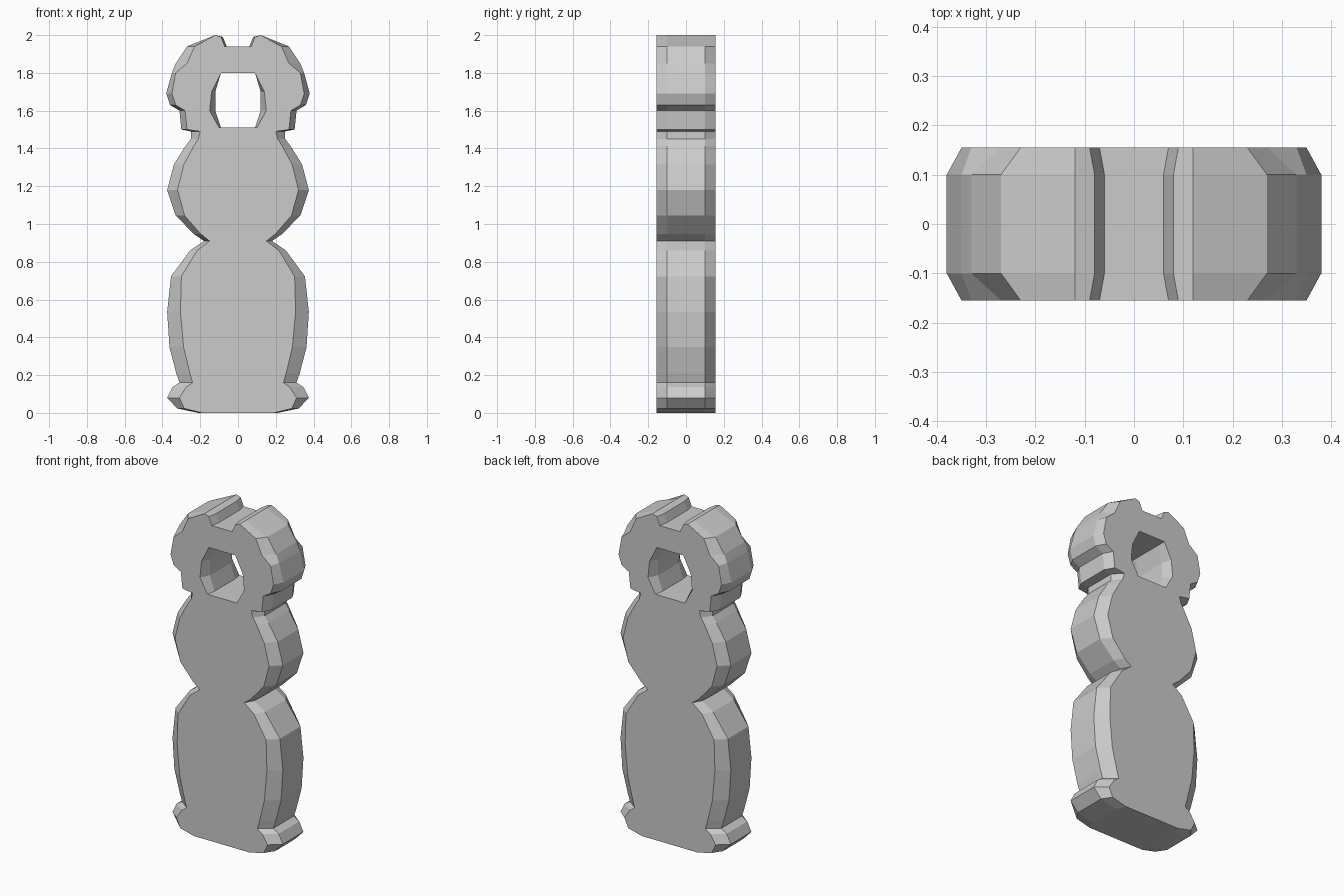
import bpy
import bmesh
from math import cos, pi

default_cube = bpy.data.objects.get("Cube")
if default_cube:
    bpy.data.objects.remove(default_cube, do_unlink=True)

WIDEST = 0.375
FACE_DEPTH, RIM_DEPTH = 0.155, 0.1


def blend(start, end, amount):
    return start + (end - start) * amount


def lobe(low, high, power, steps):
    """Bulge from one pinch to the next, with a bevel that swells mid-way.

    Each point is rim x, z, and how far the flat face sits inside the rim."""
    points = []
    for step in range(steps):
        swing = cos(pi * step / steps)
        amount = (1 - swing) / 2
        pinch, z, bevel = (blend(a, b, amount) for a, b in zip(low, high))
        x = blend(WIDEST, pinch, abs(swing) ** power)
        points.append((x, z, bevel + 0.02 * (1 - swing ** 2)))
    return points


def add_wall(bm, path):
    """Lay the path on four depths, bevelled at front and back, and skin it."""
    rows = []
    for depth, bevelled in ((-FACE_DEPTH, True), (-RIM_DEPTH, False),
                            (RIM_DEPTH, False), (FACE_DEPTH, True)):
        rows.append([bm.verts.new((x - bevel * bevelled, depth, z))
                     for x, z, bevel in path])
    for near, far in zip(rows, rows[1:]):
        for i in range(len(path) - 1):
            bm.faces.new((near[i], near[i + 1], far[i + 1], far[i]))
    return rows[0], rows[-1]


# Pinches between the rounded sections
base = (0.21, 0, 0.02)
ankle = (0.31, 0.16, 0.07)
waist = (0.18, 0.91, 0.03)
neck = (0.25, 1.45, 0.04)

# Collar, head and top slot
head = [
    (0.25, 1.49, 0.05), (0.3, 1.5, 0.03), (0.31, 1.6, 0.03),
    (0.36, 1.63, 0.03), (0.38, 1.69, 0.03), (0.35, 1.8, 0.02),
    (0.33, 1.85, 0.06), (0.27, 1.94, 0.04), (0.12, 2, 0),
    (0.08, 1.99, -0.01), (0.06, 1.94, -0.01), (0, 1.94, 0),
]

# Right half of the silhouette, bottom to top
outline = [(0, 0, 0)]
outline += lobe(base, ankle, power=3, steps=4)
outline += lobe(ankle, waist, power=3, steps=6)
outline += lobe(waist, neck, power=2, steps=6)
outline += [neck] + head

# Half of the faceted eyelet, top to bottom, flaring towards the faces
eyelet = [
    (0, 1.8, 0), (0.09, 1.8, 0), (0.12, 1.7, -0.02),
    (0.12, 1.6, -0.03), (0.09, 1.51, -0.01), (0, 1.51, 0),
]

bm = bmesh.new()
outer_edges = add_wall(bm, outline)
eyelet_edges = add_wall(bm, eyelet)

# Flat front and back faces around the eyelet
plates = [bm.faces.new(outer + inner)
          for outer, inner in zip(outer_edges, eyelet_edges)]
bmesh.ops.recalc_face_normals(bm, faces=bm.faces[:])
bmesh.ops.triangulate(bm, faces=plates, ngon_method='EAR_CLIP')

mesh = bpy.data.meshes.new("charm_body")
bm.to_mesh(mesh)
bm.free()
body = bpy.data.objects.new("charm_body", mesh)
bpy.context.collection.objects.link(body)

# Other half
mirror = body.modifiers.new("other_half", 'MIRROR')
mirror.use_axis[0] = True
mirror.use_clip = True

# Plain grey
grey = bpy.data.materials.new("light_grey")
grey.use_nodes = True
grey.diffuse_color = (0.6, 0.6, 0.6, 1)
shader = grey.node_tree.nodes["Principled BSDF"]
shader.inputs["Base Color"].default_value = grey.diffuse_color
mesh.materials.append(grey)
